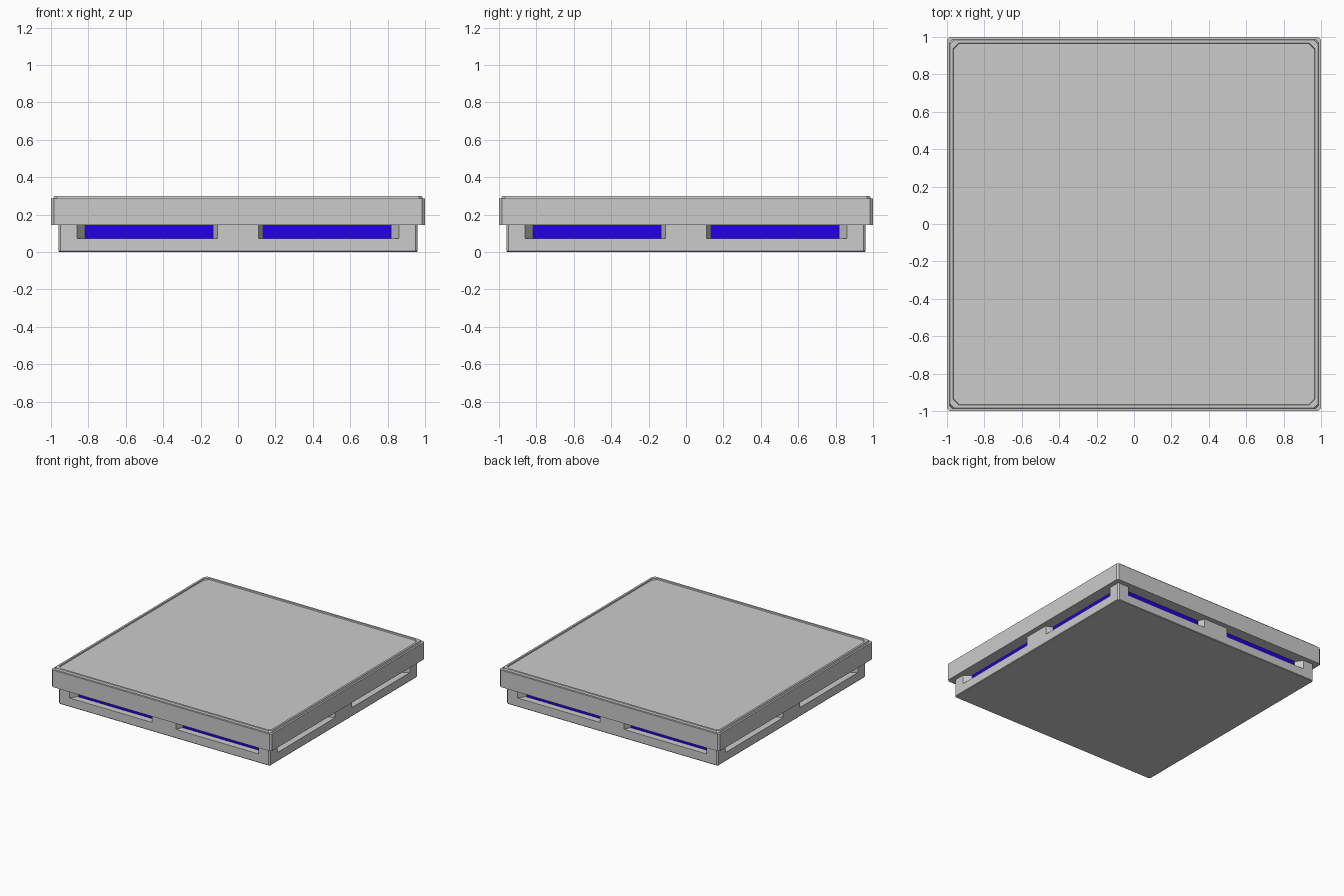
import bpy, bmesh, math

if "Cube" in bpy.data.objects:
    bpy.data.objects.remove(bpy.data.objects["Cube"])


def oct_ring(h, c, z):
    # square of half-size h with corners cut by c
    return [(x, y, z) for x, y in (
        (-h + c, -h), (h - c, -h), (h, -h + c), (h, h - c),
        (h - c, h), (-h + c, h), (-h, h - c), (-h, -h + c))]


def loft(name, rings):
    # skin stacked rings and cap both ends
    bm = bmesh.new()
    vs = [[bm.verts.new(p) for p in r] for r in rings]
    n = len(rings[0])
    for a, b in zip(vs, vs[1:]):
        for i in range(n):
            j = (i + 1) % n
            bm.faces.new((a[i], a[j], b[j], b[i]))
    bm.faces.new(vs[0][::-1])
    bm.faces.new(vs[-1])
    me = bpy.data.meshes.new(name)
    bm.to_mesh(me)
    bm.free()
    ob = bpy.data.objects.new(name, me)
    bpy.context.collection.objects.link(ob)
    return ob


def turn(x, y, k):
    for _ in range(k):
        x, y = -y, x
    return x, y


BASE, SILL, LID, BACK = 0.96, 0.073, 0.145, 0.90

# Lower slab
loft("base_slab", [oct_ring(BASE - 0.004, 0.01, 0), oct_ring(BASE, 0.01, 0.005),
                   oct_ring(BASE, 0.01, SILL)])

# Upper base with two splayed recesses on each side
half = [(-BASE + 0.01, -BASE), (-0.86, -BASE), (-0.82, -BACK),
        (-0.13, -BACK), (-0.11, -BASE)]
side = half + [(-x, y) for x, y in reversed(half)]
outline = [turn(x, y, k) for k in range(4) for x, y in side]
loft("recessed_base", [[(x, y, z) for x, y in outline] for z in (SILL, LID)])

# Lid with stepped rim and slightly sunken top
loft("lid", [oct_ring(1.0, 0.015, LID), oct_ring(1.0, 0.015, 0.285),
             oct_ring(0.987, 0.017, 0.286), oct_ring(0.983, 0.02, 0.30),
             oct_ring(0.967, 0.03, 0.30), oct_ring(0.965, 0.03, 0.29)])

# Blue light strips at the back of the recesses
blue = bpy.data.materials.new("blue_light")
blue.diffuse_color = (0.015, 0.0, 0.75, 1)
blue.use_nodes = True
blue.node_tree.nodes["Principled BSDF"].inputs["Base Color"].default_value = blue.diffuse_color
for k in range(4):
    for s in (-1, 1):
        cx = 0.475 * s
        rect = [(cx - 0.342, -BACK - 0.006), (cx + 0.342, -BACK - 0.006),
                (cx + 0.342, -BACK + 0.01), (cx - 0.342, -BACK + 0.01)]
        pts = [turn(x, y, k) for x, y in rect]
        ob = loft(f"light_strip_{k}_{'left' if s < 0 else 'right'}",
                  [[(x, y, z) for x, y in pts] for z in (SILL, LID)])
        ob.data.materials.append(blue)
